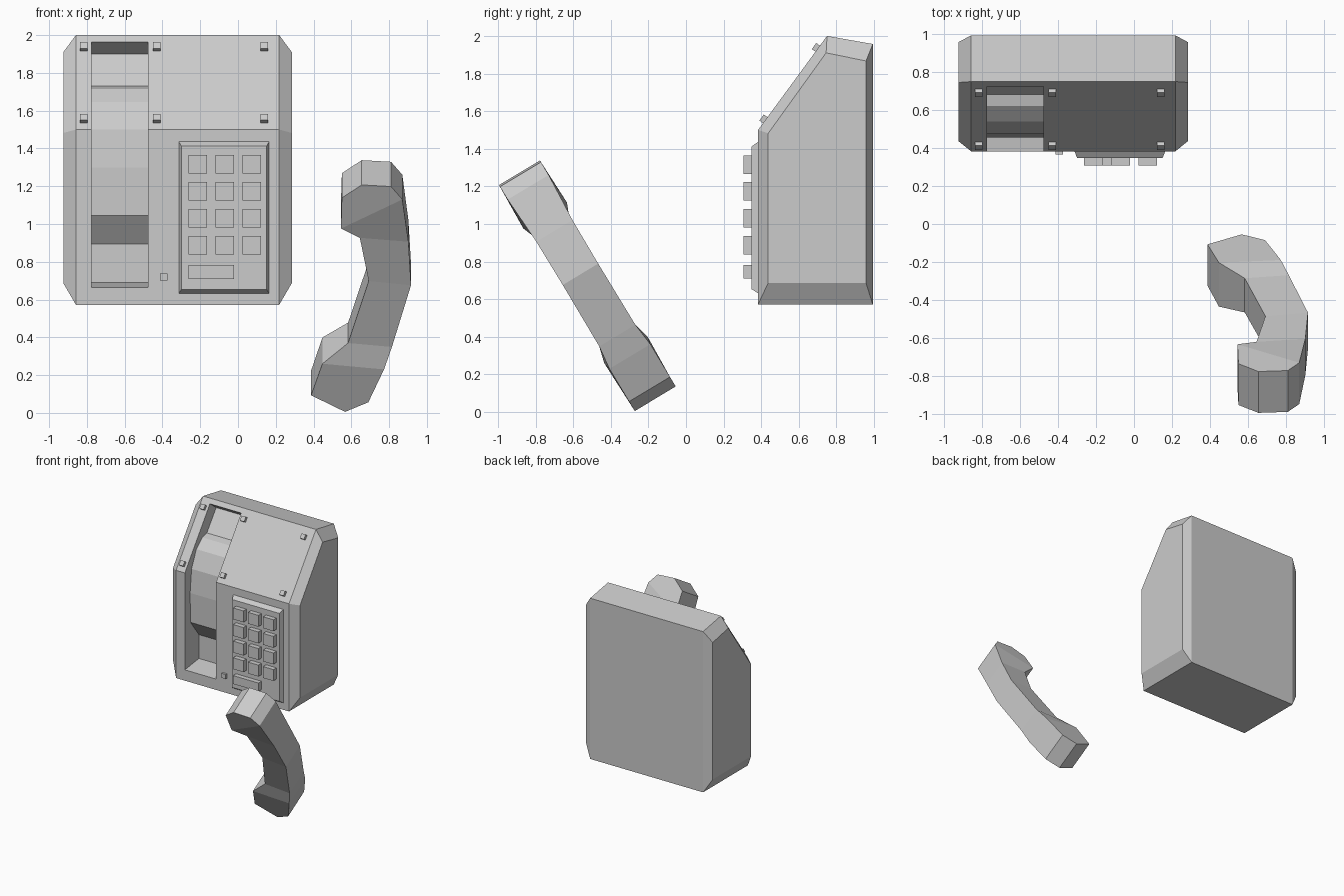
import bpy, bmesh
from mathutils import Vector
from math import atan2

if "Cube" in bpy.data.objects:
    bpy.data.objects.remove(bpy.data.objects["Cube"])


def make(name, verts, faces):
    me = bpy.data.meshes.new(name)
    bm = bmesh.new()
    vs = [bm.verts.new(v) for v in verts]
    for f in faces:
        bm.faces.new([vs[i] for i in f])
    bmesh.ops.recalc_face_normals(bm, faces=bm.faces)
    bm.to_mesh(me)
    bm.free()
    ob = bpy.data.objects.new(name, me)
    bpy.context.collection.objects.link(ob)
    return ob


def loft(name, rings):
    """Skin equal-length rings and cap both ends."""
    n = len(rings[0])
    verts = [p for r in rings for p in r]
    faces = [list(range(n)), list(range(len(verts) - n, len(verts)))]
    for k in range(len(rings) - 1):
        for i in range(n):
            j = (i + 1) % n
            faces.append([k * n + i, k * n + j, (k + 1) * n + j, (k + 1) * n + i])
    return make(name, verts, faces)


def rect(x0, x1, z0, z1, y):
    return [(x0, y, z0), (x1, y, z0), (x1, y, z1), (x0, y, z1)]


FRONT = 0.383

# Housing: side profile with a smaller inset profile at each end
outer = [(FRONT, .572), (FRONT, 1.5), (.75, 2), (.993, 1.957), (.993, .572)]
inner = [(.437, .687), (.437, 1.482), (.745, 1.91), (.957, 1.867), (.957, .687)]
CX = -.32
housing = loft("housing", [[(CX + dx, y, z) for y, z in prof] for dx, prof in
               ((-.605, inner), (-.538, outer), (.538, outer), (.605, inner))])

# Cradle recess, with a grip-shaped hump left standing in the middle
recess = [(.724, 1.965), (.81, 1.90), (.683, 1.73), (.62, 1.716), (.54, 1.645),
          (.475, 1.5), (.455, 1.3), (.46, 1.045), (.575, .895), (.575, .69),
          (FRONT, .665), (.2, .642), (.2, 1.6), (.6, 2.066)]
cutter = loft("cradle_cutter", [[(x, y, z) for y, z in recess] for x in (-.775, -.477)])
cutter.hide_render = True
mod = housing.modifiers.new("cradle", 'BOOLEAN')
mod.operation = 'DIFFERENCE'
mod.solver = 'EXACT'
mod.object = cutter
bpy.context.view_layer.objects.active = housing
bpy.ops.object.modifier_apply(modifier=mod.name)
bpy.data.objects.remove(cutter)

# Keypad plate with sloped edges
loft("keypad_plate", [rect(-.315, .167, .628, 1.44, FRONT + .005),
                      rect(-.30, .151, .654, 1.412, .348)])


def key(name, x0, x1, z0, z1, y0, y1):
    loft(name, [rect(x0, x1, z0, z1, y0), rect(x0, x1, z0, z1, y1)])


# Keys, long key and small latch
for r in range(4):
    for c in range(3):
        x, z = -.213 + .143 * c, 1.316 - .143 * r
        key(f"key_{r}_{c}", x - .049, x + .049, z - .049, z + .049, .36, .307)
key("long_key", -.262, -.02, .71, .782, .36, .307)
key("latch_button", -.412, -.374, .70, .739, .39, .365)

# Square screws on the sloping panel
slope = Vector((0, .75 - FRONT, .5)).normalized()
normal = Vector((0, -slope.z, slope.y))
for x in (-.817, -.43, .14):
    for z in (1.932, 1.552):
        c = Vector((x, FRONT + (z - 1.5) * (.75 - FRONT) / .5, z))
        loft("panel_screw", [[c + normal * h + slope * b * .02 + Vector((a * .02, 0, 0))
                              for a, b in ((-1, -1), (1, -1), (1, 1), (-1, 1))]
                             for h in (-.01, .024)])

# Handset: C-shaped outline (x, distance along axis, half thickness) on a tilted plane
outline = [(.55, -.62, .127), (.655, -.70, .127), (.81, -.69, .127), (.87, -.61, .127),
           (.902, -.34, .112), (.916, -.07, .11), (.815, .31, .112), (.773, .44, .127),
           (.69, .643, .127), (.567, .702, .127), (.387, .60, .127), (.447, .40, .135),
           (.583, .29, .105), (.692, -.09, .10), (.645, -.36, .105), (.545, -.435, .135)]
origin = Vector((0, -.525, .6725))
axis = Vector((0, .515, -.857))
thick = Vector((0, .857, .515))
n = len(outline)
verts = [origin + Vector((x, 0, 0)) + axis * t + thick * h * s
         for s in (-1, 1) for x, t, h in outline]
bands = [(0, 1, 2, 3, 15), (3, 4, 14, 15), (4, 5, 13, 14), (5, 6, 12, 13),
         (6, 7, 11, 12), (7, 8, 9, 10, 11)]
faces = [[i + k for i in b] for b in bands for k in (0, n)]
faces += [[i, (i + 1) % n, (i + 1) % n + n, i + n] for i in range(n)]
make("handset", verts, faces)
